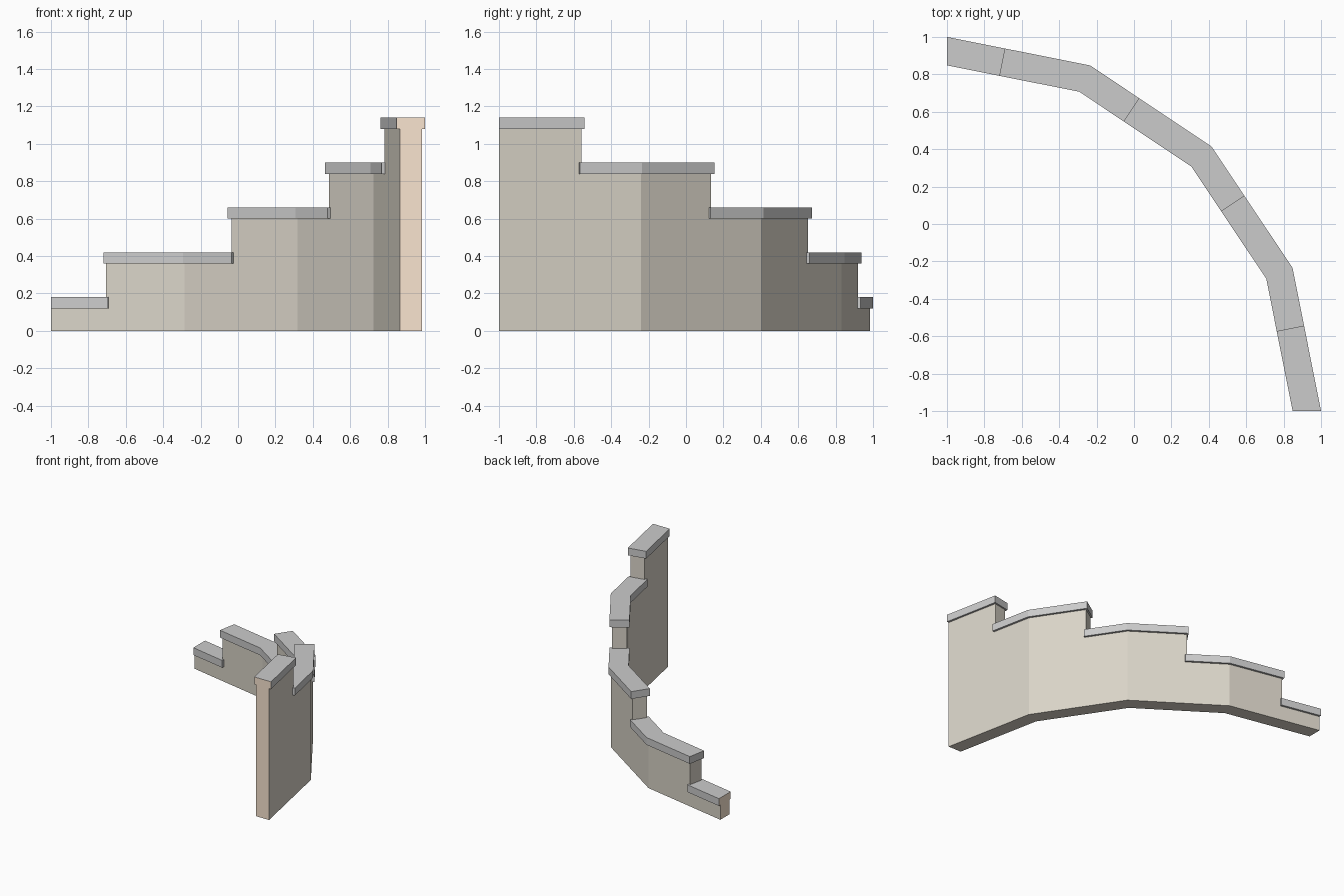
import bpy, bmesh, math
from mathutils import Vector

if "Cube" in bpy.data.objects:
    bpy.data.objects.remove(bpy.data.objects["Cube"])

# Quarter-circle plan, four straight chords, mitred corners
SEG = 4
DA = math.pi / 2 / SEG
R = 1.924
CHORD = 2 * R * math.sin(DA / 2)
TOTAL = SEG * CHORD
STEPS = [0.3125 + i * CHORD for i in range(SEG)]
RISE, LOW, CAP, LAP = 0.24, 0.12, 0.06, 0.0125


def material(name, col):
    m = bpy.data.materials.new(name)
    m.diffuse_color = (*col, 1)
    m.use_nodes = True
    m.node_tree.nodes["Principled BSDF"].inputs["Base Color"].default_value = m.diffuse_color
    return m


STONE = material("stone", (0.70, 0.66, 0.58))
END = material("cut_end", (0.95, 0.78, 0.63))
COPING = material("coping_grey", (0.8, 0.8, 0.78))


def polar(r, a):
    return Vector((-1 + r * math.cos(a), -1 + r * math.sin(a), 0))


def station(s, half):
    """Outer and inner plan points at distance s along the path."""
    k = min(int(s / CHORD + 1e-6), SEG - 1)
    t = s / CHORD - k
    a = math.pi / 2 - k * DA
    if t < 1e-5 or t > 1 - 1e-5:
        a -= DA * round(t)
        return polar(R + half, a), polar(R - half, a)
    c = polar(R, a).lerp(polar(R, a - DA), t)
    m = a - DA / 2
    off = Vector((math.cos(m), math.sin(m), 0)) * half * math.cos(DA / 2)
    return c + off, c - off


def sweep(name, half, runs, mats):
    """Closed band along the path; runs = (start, end, bottom, top)."""
    bm = bmesh.new()
    cache = {}

    def v(s, side, z):
        key = (round(s, 5), side, round(z, 5))
        if key not in cache:
            p = station(s, half)[side]
            cache[key] = bm.verts.new((p.x, p.y, z))
        return cache[key]

    def cap(s, z0, z1):
        f = bm.faces.new([v(s, 0, z0), v(s, 1, z0), v(s, 1, z1), v(s, 0, z1)])
        if s < 1e-5 or s > TOTAL - 1e-5:
            f.material_index = 1

    cap(runs[0][0], runs[0][2], runs[0][3])
    for i, (s0, s1, z0, z1) in enumerate(runs):
        pts = [s0] + [k * CHORD for k in range(1, SEG)
                      if s0 < k * CHORD < s1] + [s1]
        for j, (a, b) in enumerate(zip(pts, pts[1:])):
            for side in (0, 1):
                loop = [v(a, side, z0), v(b, side, z0), v(b, side, z1), v(a, side, z1)]
                if i and j == 0:
                    loop.append(v(a, side, runs[i - 1][3]))
                bm.faces.new(loop)
            for z in (z0, z1):
                bm.faces.new([v(a, 0, z), v(b, 0, z), v(b, 1, z), v(a, 1, z)])
        if i + 1 < len(runs):
            cap(s1, z1, runs[i + 1][3])
    cap(runs[-1][1], runs[-1][2], runs[-1][3])
    bmesh.ops.recalc_face_normals(bm, faces=bm.faces)
    me = bpy.data.meshes.new(name)
    bm.to_mesh(me)
    bm.free()
    for m in mats:
        me.materials.append(m)
    ob = bpy.data.objects.new(name, me)
    bpy.context.collection.objects.link(ob)


# Stepped wall body
edges = [0] + STEPS + [TOTAL]
bays = list(zip(edges, edges[1:]))
sweep("stepped_wall", 0.0585,
      [(a, b, 0, LOW + i * RISE) for i, (a, b) in enumerate(bays)], [STONE, END])

# Overhanging coping on each step
for i, (a, b) in enumerate(bays):
    z = LOW + i * RISE
    sweep(f"coping_{i + 1}", 0.076,
          [(max(a - LAP, 0), min(b + LAP, TOTAL), z, z + CAP)], [COPING, END])
